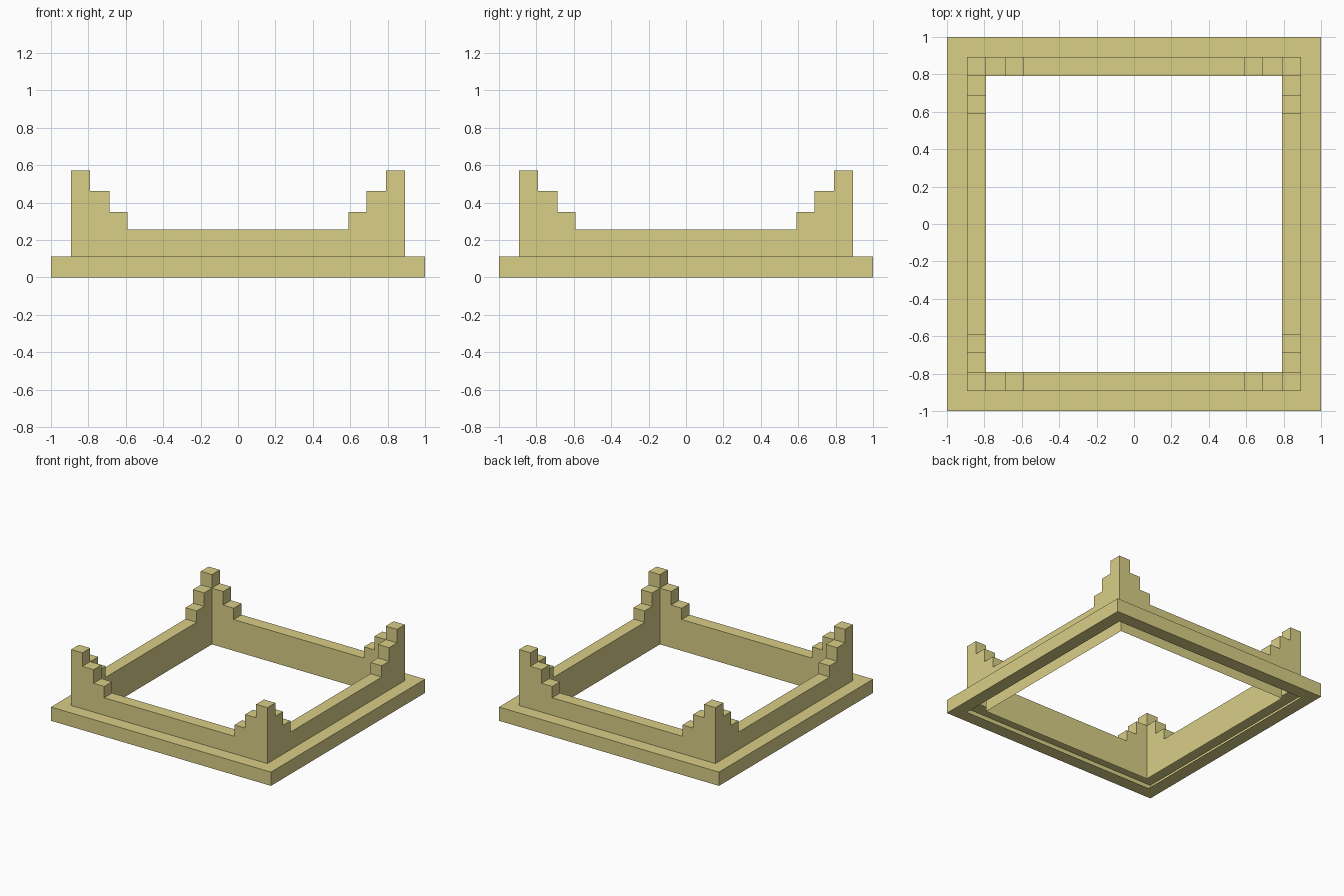
import bpy, bmesh
from math import pi
from mathutils import Matrix, Vector

if "Cube" in bpy.data.objects:
    bpy.data.objects.remove(bpy.data.objects["Cube"])

EDGE, OUT, INN = 1.0, 0.892, 0.79      # curb edge, wall outside, wall inside
BASE = 0.113                           # curb height
STEPS = [(INN, 0.573), (INN, 0.462), (0.688, 0.462), (0.688, 0.35),
         (0.592, 0.35), (0.592, 0.257)]  # stepped corner, descending inward

mat = bpy.data.materials.new("sandstone")
mat.diffuse_color = (0.69, 0.62, 0.24, 1)
mat.use_nodes = True
mat.node_tree.nodes["Principled BSDF"].inputs["Base Color"].default_value = mat.diffuse_color


def four_sided(name, faces):
    """Repeat the front side's faces around z and weld the corners."""
    bm = bmesh.new()
    for k in range(4):
        rot = Matrix.Rotation(k * pi / 2, 3, 'Z')
        for f in faces:
            bm.faces.new([bm.verts.new(rot @ Vector(p)) for p in f])
    bmesh.ops.remove_doubles(bm, verts=bm.verts, dist=1e-4)
    me = bpy.data.meshes.new(name)
    bm.to_mesh(me)
    bm.free()
    me.materials.append(mat)
    ob = bpy.data.objects.new(name, me)
    bpy.context.collection.objects.link(ob)


# Curb: bottom, outer side and top, open towards the hollow wall
four_sided("base_curb", [
    [(-OUT, -OUT, 0), (OUT, -OUT, 0), (EDGE, -EDGE, 0), (-EDGE, -EDGE, 0)],
    [(-EDGE, -EDGE, 0), (EDGE, -EDGE, 0), (EDGE, -EDGE, BASE), (-EDGE, -EDGE, BASE)],
    [(-EDGE, -EDGE, BASE), (EDGE, -EDGE, BASE), (OUT, -OUT, BASE), (-OUT, -OUT, BASE)],
])

# Wall: stepped outer and inner faces joined by treads and risers
top = STEPS + [(-x, z) for x, z in reversed(STEPS)]   # right to left
peak = STEPS[0][1]
outer = [(-OUT, BASE), (OUT, BASE), (OUT, peak)] + top + [(-OUT, peak)]
inner = [(-INN, 0), (INN, 0)] + top[1:-1]
wall = [[(x, -OUT, z) for x, z in outer],
        [(x, -INN, z) for x, z in reversed(inner)]]
for (x0, z0), (x1, z1) in zip(top, top[1:]):
    wall.append([(x0, -OUT, z0), (x0, -INN, z0), (x1, -INN, z1), (x1, -OUT, z1)])
# Corner post cap
wall.append([(INN, -OUT, peak), (OUT, -OUT, peak), (OUT, -INN, peak), (INN, -INN, peak)])
four_sided("stepped_wall", wall)
